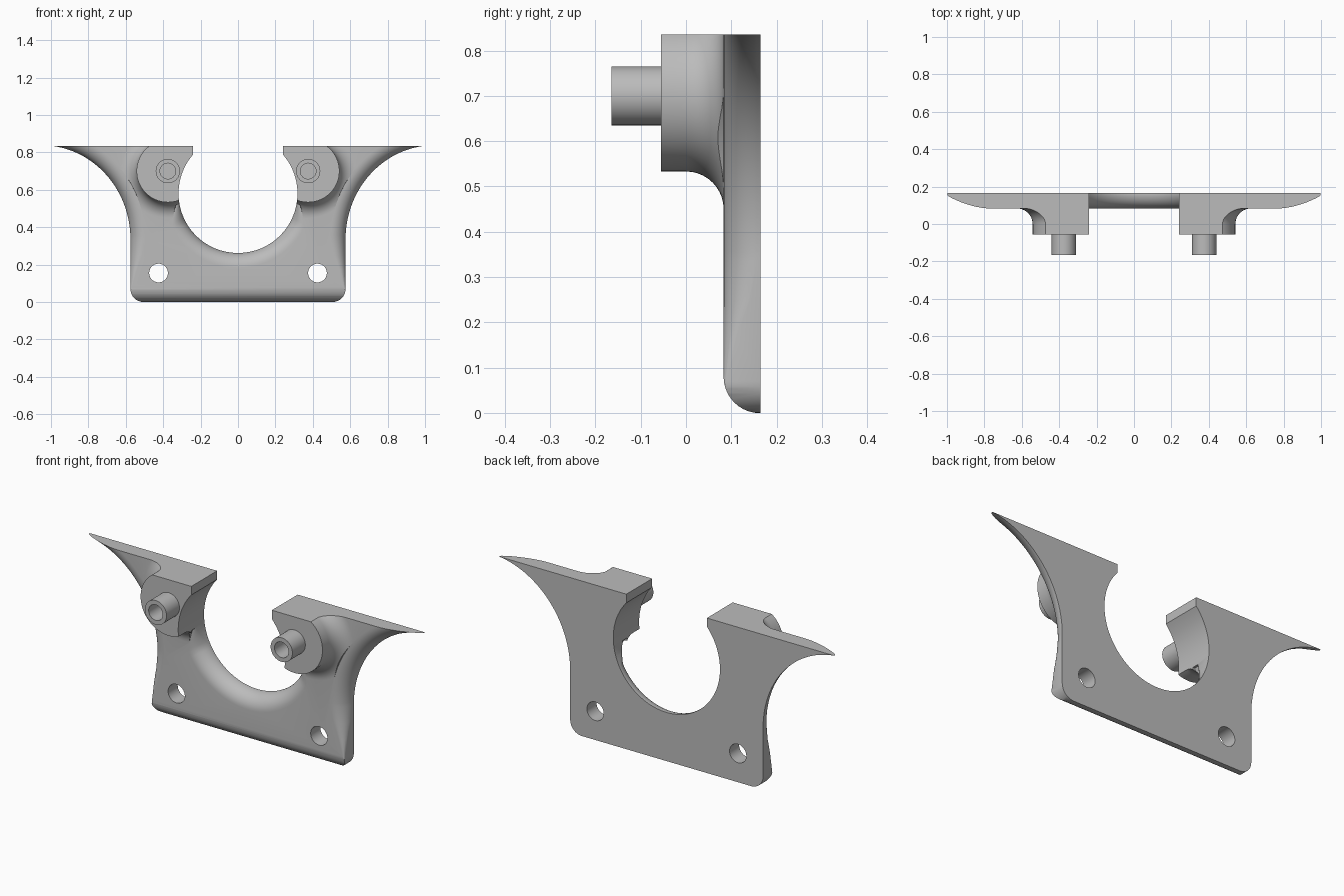
import bpy, bmesh
from math import sin, cos, pi, radians, hypot

BACK, FRONT, TOP = 0.165, 0.083, 0.835

old = bpy.data.objects.get("Cube")
if old:
    bpy.data.objects.remove(old, do_unlink=True)

grey = bpy.data.materials.new("plain_grey")
grey.use_nodes = True
grey.diffuse_color = (0.5, 0.5, 0.5, 1)
grey.node_tree.nodes["Principled BSDF"].inputs["Base Color"].default_value = (0.5, 0.5, 0.5, 1)


def loft(name, rings):
    """Skin a row of equal rings and cap both ends."""
    bm = bmesh.new()
    vs = [[bm.verts.new(p) for p in ring] for ring in rings]
    n = len(vs[0])
    for a, b in zip(vs, vs[1:]):
        for i in range(n):
            j = (i + 1) % n
            bm.faces.new((a[i], a[j], b[j], b[i]))
    bm.faces.new(vs[0])
    bm.faces.new(vs[-1])
    bmesh.ops.recalc_face_normals(bm, faces=bm.faces)
    if bm.calc_volume(signed=True) < 0:
        bmesh.ops.reverse_faces(bm, faces=bm.faces)
    mesh = bpy.data.meshes.new(name)
    bm.to_mesh(mesh)
    bm.free()
    mesh.materials.append(grey)
    ob = bpy.data.objects.new(name, mesh)
    bpy.context.collection.objects.link(ob)
    return ob


def prism(name, outline, y0, y1):
    return loft(name, [[(x, y, z) for x, z in outline] for y in (y0, y1)])


def arc(cx, cz, rx, rz, a0, a1, n):
    angles = [radians(a0 + (a1 - a0) * i / n) for i in range(n + 1)]
    return [(cx + rx * cos(a), cz + rz * sin(a)) for a in angles]


def turned(name, cx, cz, profile, n=64):
    """Solid of revolution about a front-to-back axis."""
    return loft(name, [[(cx + r * cos(2 * pi * i / n), y, cz + r * sin(2 * pi * i / n))
                        for i in range(n)] for r, y in profile])


def edge_cutter(name, path, side=1):
    """Rounding tool swept along an edge; path holds point, inward normal, radius."""
    rings = []
    for (x, z), (nx, nz), r in path:
        size = hypot(nx, nz)
        section = [(r - r * cos(t * pi / 20) - 0.0005, FRONT + r - r * sin(t * pi / 20))
                   for t in range(11)]
        section += [(r, FRONT - 0.03), (-0.04, FRONT - 0.03), (-0.04, FRONT + r)]
        rings.append([(side * (x + nx / size * d), y, z + nz / size * d) for d, y in section])
    return loft(name, rings)


def combine(target, tool, operation):
    mod = target.modifiers.new(operation, "BOOLEAN")
    mod.operation, mod.solver, mod.object = operation, "EXACT", tool
    bpy.context.view_layer.objects.active = target
    bpy.ops.object.modifier_apply(modifier=mod.name)
    bpy.data.objects.remove(tool, do_unlink=True)


def smooth(ob):
    bpy.ops.object.select_all(action="DESELECT")
    ob.select_set(True)
    bpy.context.view_layer.objects.active = ob
    bpy.ops.object.shade_smooth_by_angle(angle=radians(32))


# Flat plate with rounded lower corners and swept wings, left tall for trimming
WX, WZ, WA, WB = 1.05, 0.335, 0.475, 0.503
half = arc(0.505, 0.07, 0.07, 0.07, -90, 0, 8)
half += arc(WX, WZ, WA, WB, 180, 90, 42)
half.append((WX, 0.9))
plate = prism("plate", half + [(-x, z) for x, z in reversed(half)], FRONT, BACK)

# Rounded lower front edge
combine(plate, edge_cutter("bottom_round", [((x, 0), (0, 1), 0.08) for x in (-0.7, 0.7)]),
        "DIFFERENCE")

# Mounting holes
for s in (-1, 1):
    combine(plate, turned("hole", s * 0.425, 0.155, [(0.05, 0), (0.05, 0.3)], 40), "DIFFERENCE")

# Bosses with a concave flare into the plate
flare = [(0.25 - 0.083 * cos(t * pi / 20), 0.083 * sin(t * pi / 20)) for t in range(11)]
for s in (-1, 1):
    boss = turned("boss", s * 0.375, 0.70,
                  [(0.167, -0.055)] + flare + [(0.25, 0.10), (0.17, 0.15)])
    # Square inner upper corner
    corner = [(s * x, z) for x, z in ((0.2, 0.70), (0.375, 0.70), (0.375, 0.93), (0.2, 0.93))]
    combine(boss, prism("corner", corner, -0.055, 0.14), "UNION")
    combine(plate, boss, "UNION")

# Central round opening with a straight throat
throat = arc(0, 0.58, 0.318, 0.318, 139, 401, 80)
combine(plate, prism("opening", [(-0.24, 1.0)] + throat + [(0.24, 1.0)], -0.2, 0.3), "DIFFERENCE")

# Rounded opening edge, fading out under the bosses
path = []
for i in range(51):
    a = -172 + 164 * i / 50
    fade = min(1, max(0, (abs(a + 90) - 62) / 20))
    t = radians(a)
    path.append(((0.318 * cos(t), 0.58 + 0.318 * sin(t)), (cos(t), sin(t)), 0.08 - 0.07 * fade))
combine(plate, edge_cutter("opening_round", path), "DIFFERENCE")

# Rounded outer edges, sharpening toward the lower corners
path = [((0.575, z), (-1, 0), r) for z, r in
        ((-0.05, 0.005), (0.06, 0.006), (0.17, 0.035), (0.25, 0.065))]
for i in range(43):
    t = radians(92 * i / 42)
    path.append(((WX - WA * cos(t), WZ + WB * sin(t)), (-cos(t) / WA, sin(t) / WB), 0.08))
for s in (-1, 1):
    combine(plate, edge_cutter("side_round", path, s), "DIFFERENCE")

# Flat top
combine(plate, prism("top_trim", [(-2, TOP), (2, TOP), (2, 1.2), (-2, 1.2)], -0.3, 0.4),
        "DIFFERENCE")
smooth(plate)

# Hollow pins on the bosses
for s, label in ((-1, "right"), (1, "left")):
    pin = turned(label + "_pin", s * 0.375, 0.70,
                 [(0.065, -0.05), (0.065, -0.165), (0.042, -0.165), (0.042, -0.06)], 40)
    smooth(pin)
